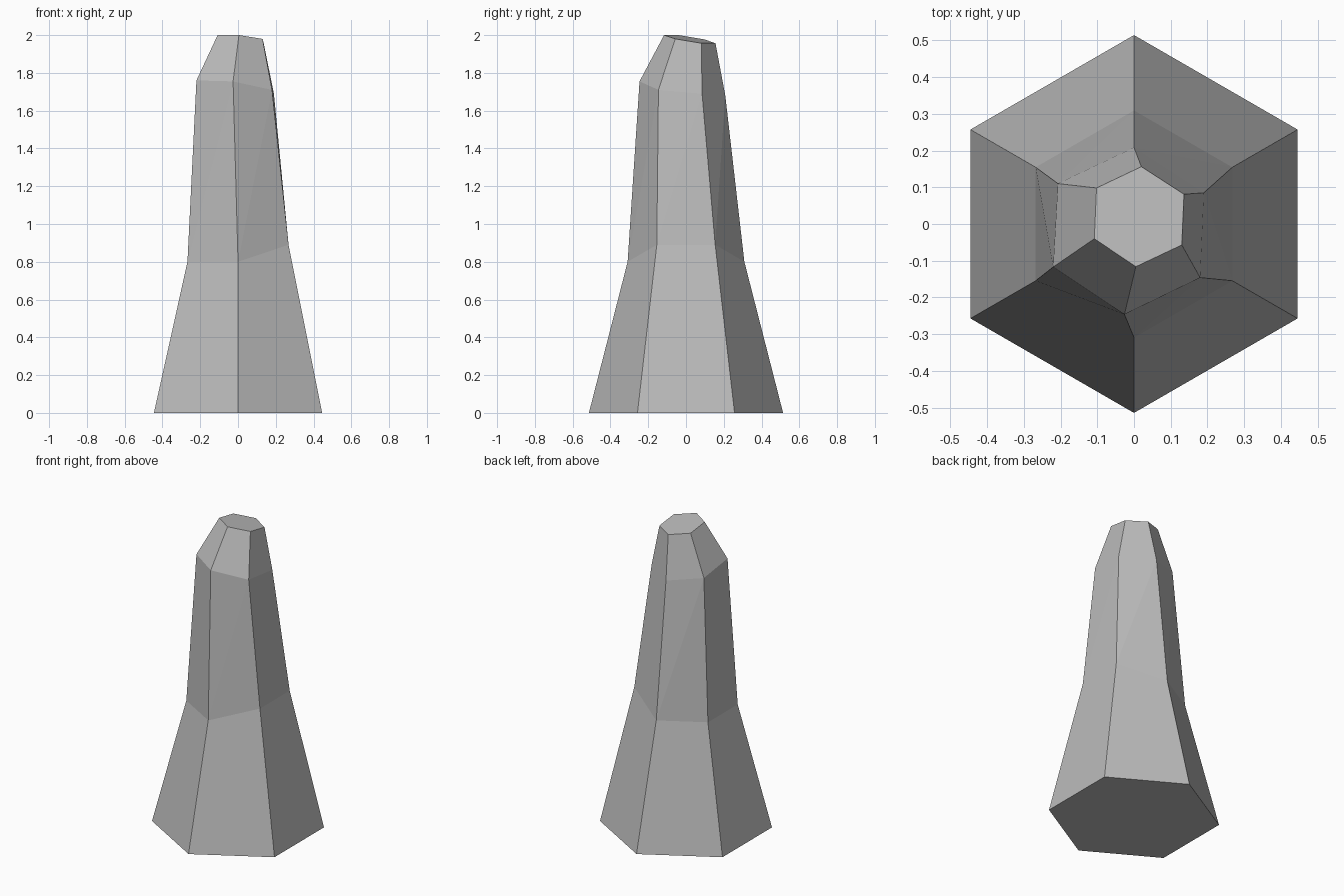
import bpy, bmesh
from math import cos, sin, radians

cube = bpy.data.objects.get("Cube")
if cube:
    bpy.data.objects.remove(cube, do_unlink=True)

grey = bpy.data.materials.new("stone_grey")
grey.use_nodes = True
color = (0.5, 0.5, 0.5, 1)
grey.diffuse_color = color
grey.node_tree.nodes["Principled BSDF"].inputs["Base Color"].default_value = color

ANGLES = [30, 90, 150, 210, 270, 330]


def hexagon(radius, heights):
    return [(radius * cos(radians(a)), radius * sin(radians(a)), z)
            for a, z in zip(ANGLES, heights)]


# Regular lower rings, then the skewed shoulder and slanted tip
rings = [
    hexagon(0.514, [0] * 6),
    hexagon(0.309, [0.89, 0.8, 0.8, 0.8, 0.8, 0.89]),
    [(0.19, 0.085, 1.69), (0, 0.208, 1.68), (-0.207, 0.11, 1.715),
     (-0.22, -0.117, 1.76), (-0.026, -0.246, 1.755), (0.18, -0.146, 1.71)],
    [(0.136, 0.081, 1.957), (0.02, 0.156, 1.957), (-0.102, 0.098, 1.977),
     (-0.108, -0.04, 2.0), (0.005, -0.116, 2.0), (0.13, -0.057, 1.98)],
]

bm = bmesh.new()
rows = [[bm.verts.new(p) for p in ring] for ring in rings]

# Side faces; the twisted middle band is split along its diagonals
for level, (low, high) in enumerate(zip(rows, rows[1:])):
    for i in range(6):
        j = (i + 1) % 6
        if level == 1:
            bm.faces.new((low[i], low[j], high[j]))
            bm.faces.new((low[i], high[j], high[i]))
        else:
            bm.faces.new((low[i], low[j], high[j], high[i]))

# Base and tip caps
bm.faces.new(rows[0][::-1])
bm.faces.new(rows[-1])
bmesh.ops.recalc_face_normals(bm, faces=bm.faces)

mesh = bpy.data.meshes.new("stone_spire")
bm.to_mesh(mesh)
bm.free()
mesh.materials.append(grey)
spire = bpy.data.objects.new("stone_spire", mesh)
bpy.context.collection.objects.link(spire)
